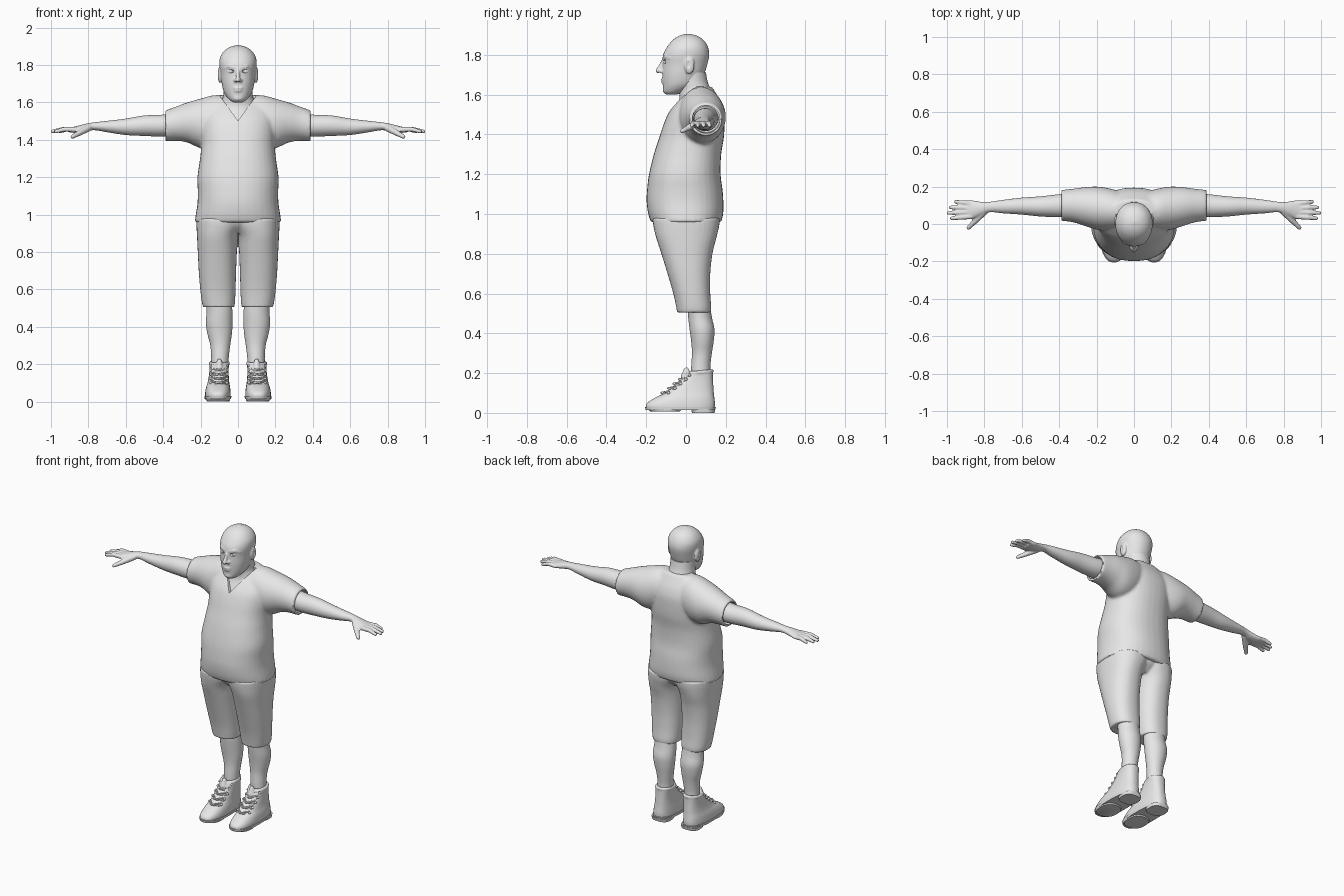
import bpy
import bmesh
from math import cos, sin, pi, copysign
from mathutils import Matrix, Vector

if "Cube" in bpy.data.objects:
    bpy.data.objects.remove(bpy.data.objects["Cube"])

grey = bpy.data.materials.new("plain grey")
grey.use_nodes = True
grey.diffuse_color = (0.8, 0.8, 0.8, 1)
grey.node_tree.nodes["Principled BSDF"].inputs["Base Color"].default_value = (0.8, 0.8, 0.8, 1)


def catmull(a, b, c, d, t):
    return 0.5 * (2 * b + (c - a) * t + (2 * a - 5 * b + 4 * c - d) * t * t
                  + (3 * b - a - 3 * c + d) * t ** 3)


def loft(bm, axis, rings, power=1.0, side=1, count=36, steps=4):
    """Skin rings of (position, low, high, low, high) along the x or z axis."""
    dense = []
    last = len(rings) - 1
    for i in range(last):
        quad = [rings[max(0, min(last, i + k))] for k in (-1, 0, 1, 2)]
        for s in range(steps):
            dense.append([catmull(*v, s / steps) for v in zip(*quad)])
    dense.append(rings[-1])
    loops = []
    for pos, a0, a1, b0, b1 in dense:
        loop = []
        for k in range(count):
            c, s = cos(2 * pi * k / count), sin(2 * pi * k / count)
            a = (a0 + a1) / 2 + (a1 - a0) / 2 * copysign(abs(c) ** power, c)
            b = (b0 + b1) / 2 + (b1 - b0) / 2 * copysign(abs(s) ** power, s)
            co = (a * side, b, pos) if axis == "z" else (pos * side, a, b)
            loop.append(bm.verts.new(co))
        loops.append(loop)
    for low, high in zip(loops, loops[1:]):
        for k in range(count):
            n = (k + 1) % count
            bm.faces.new((low[k], low[n], high[n], high[k]))
    bm.faces.new(loops[0])
    bm.faces.new(loops[-1])


def blob(bm, centre, radii):
    bmesh.ops.create_uvsphere(bm, u_segments=24, v_segments=14, radius=1,
                              matrix=Matrix.Translation(centre) @ Matrix.Diagonal((*radii, 1)))


def limb(bm, points, radii, segments=14):
    """Rounded tapering tube through the points."""
    for p, q, r0, r1 in zip(points, points[1:], radii, radii[1:]):
        p, q = Vector(p), Vector(q)
        turn = (q - p).to_track_quat("Z", "Y").to_matrix().to_4x4()
        bmesh.ops.create_cone(bm, cap_ends=True, segments=segments, radius1=r0, radius2=r1,
                              depth=(q - p).length,
                              matrix=Matrix.Translation((p + q) / 2) @ turn)
    for p, r in zip(points, radii):
        bmesh.ops.create_uvsphere(bm, u_segments=segments, v_segments=8, radius=r,
                                  matrix=Matrix.Translation(p))


def finish(name, bm, voxel=0, smooth=0, cutter=None, mirror=False, soften=0):
    """Turn a bmesh into an object, blend its pieces and bake the modifiers."""
    def new_object(label, source):
        bmesh.ops.recalc_face_normals(source, faces=source.faces)
        mesh = bpy.data.meshes.new(label)
        source.to_mesh(mesh)
        source.free()
        made = bpy.data.objects.new(label, mesh)
        bpy.context.collection.objects.link(made)
        return made

    def relax(times):
        if times:
            mod = obj.modifiers.new("relax", "SMOOTH")
            mod.factor, mod.iterations = 0.5, times

    obj = new_object(name, bm)
    if voxel:
        mod = obj.modifiers.new("blend", "REMESH")
        mod.mode, mod.voxel_size = "VOXEL", voxel
    relax(smooth)
    tool = None
    if cutter:
        tool = new_object(name + "_cutter", cutter)
        tool.hide_render = True
        mod = obj.modifiers.new("cut", "BOOLEAN")
        mod.operation, mod.solver, mod.object = "DIFFERENCE", "EXACT", tool
    relax(soften)
    if mirror:
        obj.modifiers.new("other_side", "MIRROR").use_mirror_merge = False
    bpy.context.view_layer.update()
    graph = bpy.context.evaluated_depsgraph_get()
    baked = bpy.data.meshes.new_from_object(obj.evaluated_get(graph))
    obj.modifiers.clear()
    obj.data = baked
    if tool:
        bpy.data.objects.remove(tool)
    baked.materials.clear()
    baked.materials.append(grey)
    bpy.ops.object.select_all(action="DESELECT")
    obj.select_set(True)
    bpy.context.view_layer.objects.active = obj
    bpy.ops.object.shade_smooth_by_angle(angle=0.8)
    return obj


# Head with brow, nose, lips, chin and ears; sockets are cut out
head, sockets, eyes = bmesh.new(), bmesh.new(), bmesh.new()
skull = [(1.6, .025, -.1, -.05), (1.615, .048, -.113, .0), (1.65, .074, -.116, .06),
         (1.7, .087, -.119, .09), (1.75, .093, -.117, .107), (1.8, .1, -.115, .117),
         (1.84, .096, -.095, .11), (1.875, .074, -.066, .088), (1.896, .043, -.033, .055),
         (1.906, .006, .005, .015)]
loft(head, "z", [(z, -w, w, f, b) for z, w, f, b in skull], power=.95)
limb(head, [(0, -.108, 1.785), (0, -.127, 1.745), (0, -.14, 1.72)], [.009, .01, .013])
blob(head, (0, -.113, 1.676), (.027, .013, .006))
blob(head, (0, -.112, 1.662), (.023, .013, .007))
blob(head, (0, -.1, 1.622), (.028, .018, .017))
for s in (-1, 1):
    blob(head, (s * .014, -.124, 1.717), (.01, .013, .009))
    limb(head, [(s * .014, -.111, 1.785), (s * .045, -.1, 1.792), (s * .07, -.077, 1.783)],
         [.008, .011, .008])
    blob(head, (s * .097, .017, 1.747), (.012, .026, .044))
    blob(sockets, (s * .041, -.115, 1.766), (.021, .026, .01))
    blob(sockets, (s * .113, .012, 1.752), (.01, .015, .026))
    blob(eyes, (s * .041, -.088, 1.766), (.018, .017, .016))
finish("head", head, voxel=.005, smooth=3, cutter=sockets, soften=2)
finish("eyes", eyes)

# Neck and upper chest
neck = bmesh.new()
chest = [(1.42, .15, -.09, .13), (1.48, .15, -.083, .14), (1.53, .14, -.055, .14),
         (1.575, .11, -.034, .138), (1.62, .083, -.036, .126), (1.66, .077, -.045, .11),
         (1.71, .076, -.04, .1)]
loft(neck, "z", [(z, -w, w, f, b) for z, w, f, b in chest])
finish("neck", neck)

# Shirt: belly and chest blended with the sleeves
shirt = bmesh.new()
body = [(.958, .232, -.176, .177), (1.0, .226, -.19, .187), (1.06, .217, -.198, .188),
        (1.12, .215, -.196, .184), (1.2, .217, -.186, .174), (1.3, .203, -.162, .177),
        (1.38, .196, -.136, .19), (1.45, .2, -.113, .194), (1.51, .2, -.087, .192),
        (1.56, .185, -.048, .177), (1.6, .15, -.01, .155), (1.64, .1, .03, .13)]
loft(shirt, "z", [(z, -w, w, f, b) for z, w, f, b in body], power=.88)
sleeve = [(.06, -.03, .17, 1.4, 1.635), (.13, -.035, .19, 1.36, 1.638),
          (.2, -.03, .2, 1.355, 1.62), (.27, -.008, .196, 1.385, 1.6),
          (.33, .01, .188, 1.394, 1.578), (.388, .017, .182, 1.391, 1.557)]
# Neck opening and hollow sleeve ends
opening = bmesh.new()
vee = [(0, 1.502), (.105, 1.645), (.105, 1.75), (-.105, 1.75), (-.105, 1.645)]
face = opening.faces.new([opening.verts.new((x, -.35, z)) for x, z in vee])
wall = bmesh.ops.extrude_face_region(opening, geom=[face])["geom"]
bmesh.ops.translate(opening, vec=(0, .4, 0),
                    verts=[v for v in wall if isinstance(v, bmesh.types.BMVert)])
for s in (-1, 1):
    loft(shirt, "x", sleeve, side=s)
    loft(opening, "x", [(.34, .035, .17, 1.41, 1.55), (.42, .029, .17, 1.403, 1.543)], side=s)
finish("shirt", shirt, voxel=.009, smooth=5, cutter=opening)

# Arms and hands
arm = bmesh.new()
loft(arm, "x", [(.3, .04, .165, 1.42, 1.55), (.39, .036, .16, 1.416, 1.535),
                (.5, .04, .148, 1.42, 1.53), (.6, .05, .141, 1.425, 1.513),
                (.7, .057, .129, 1.44, 1.501), (.77, .063, .119, 1.451, 1.493),
                (.82, .046, .119, 1.442, 1.484), (.87, .027, .127, 1.437, 1.471),
                (.9, .03, .123, 1.439, 1.465)])
for root, tip, reach in ((.04, .03, .975), (.063, .059, .992), (.086, .089, .982), (.11, .119, .953)):
    middle = ((.88 + reach) / 2, (root + tip) / 2, 1.456)
    limb(arm, [(.87, root, 1.454), middle, (reach, tip, 1.444)], [.014, .0125, .01])
limb(arm, [(.8, .065, 1.462), (.845, .02, 1.438), (.885, -.02, 1.416)], [.018, .016, .011])
finish("arms", arm, voxel=.005, smooth=3, mirror=True)

# Shorts
shorts = bmesh.new()
leg = [(.505, .02, .186, -.045, .125), (.53, .016, .193, -.049, .127),
       (.6, .013, .202, -.064, .122), (.7, .01, .21, -.093, .122),
       (.8, .006, .215, -.124, .133), (.88, .0, .219, -.15, .153),
       (.94, -.03, .222, -.164, .167), (.98, -.04, .222, -.168, .17)]
for s in (-1, 1):
    loft(shorts, "z", leg, power=.88, side=s)
loft(shorts, "z", [(.9, -.13, .13, -.1, .11), (.94, -.18, .18, -.14, .15),
                   (.98, -.2, .2, -.16, .165)])
finish("shorts", shorts, voxel=.0065, smooth=3)

# Lower legs
calf = bmesh.new()
loft(calf, "z", [(.17, .052, .146, .025, .125), (.23, .05, .143, .026, .122),
                 (.3, .042, .148, .03, .13), (.36, .033, .163, .026, .139),
                 (.42, .029, .172, .018, .143), (.48, .03, .168, .011, .13),
                 (.55, .035, .17, .005, .12)])
finish("lower_legs", calf, mirror=True)

# Boots: upper with padded collar and tongue
boot = bmesh.new()
loft(boot, "z", [(.015, .039, .176, -.2, .143), (.045, .039, .176, -.2, .146),
                 (.075, .042, .171, -.158, .143), (.1, .046, .163, -.108, .14),
                 (.13, .049, .157, -.07, .138), (.165, .05, .153, -.029, .136),
                 (.205, .048, .152, .0, .135)], power=.8)
rim = [(.1 + .048 * cos(a), .07 + .06 * sin(a), .205 + .006 * sin(a))
       for a in [2 * pi * k / 20 for k in range(21)]]
limb(boot, rim, [.01] * len(rim), segments=10)
limb(boot, [(.1, -.008, .18), (.1, .002, .216)], [.02, .014])
finish("boots", boot, voxel=.006, smooth=3, mirror=True)

# Soles with separate heels
sole = bmesh.new()
loft(sole, "z", [(.014, .037, .178, -.202, .146), (.03, .035, .18, -.206, .15)], power=.78)
loft(sole, "z", [(0, .047, .165, .03, .143), (.02, .044, .168, .025, .148)], power=.7)
loft(sole, "z", [(.007, .044, .172, -.18, -.03), (.02, .041, .175, -.195, -.02)], power=.85)
finish("soles", sole, mirror=True)

# Criss-cross laces and their side hooks
laces = bmesh.new()
for z, y in ((.092, -.118), (.115, -.085), (.138, -.057), (.16, -.03), (.182, -.012)):
    for s in (-1, 1):
        limb(laces, [(.102 - s * .038, y + .022, z), (.102, y - .006, z + .009),
                     (.102 + s * .038, y + .03, z + .016)], [.005] * 3, segments=8)
        blob(laces, (.102 + s * .043, y + .03, z + .008), (.008, .008, .007))
finish("laces", laces, mirror=True)
